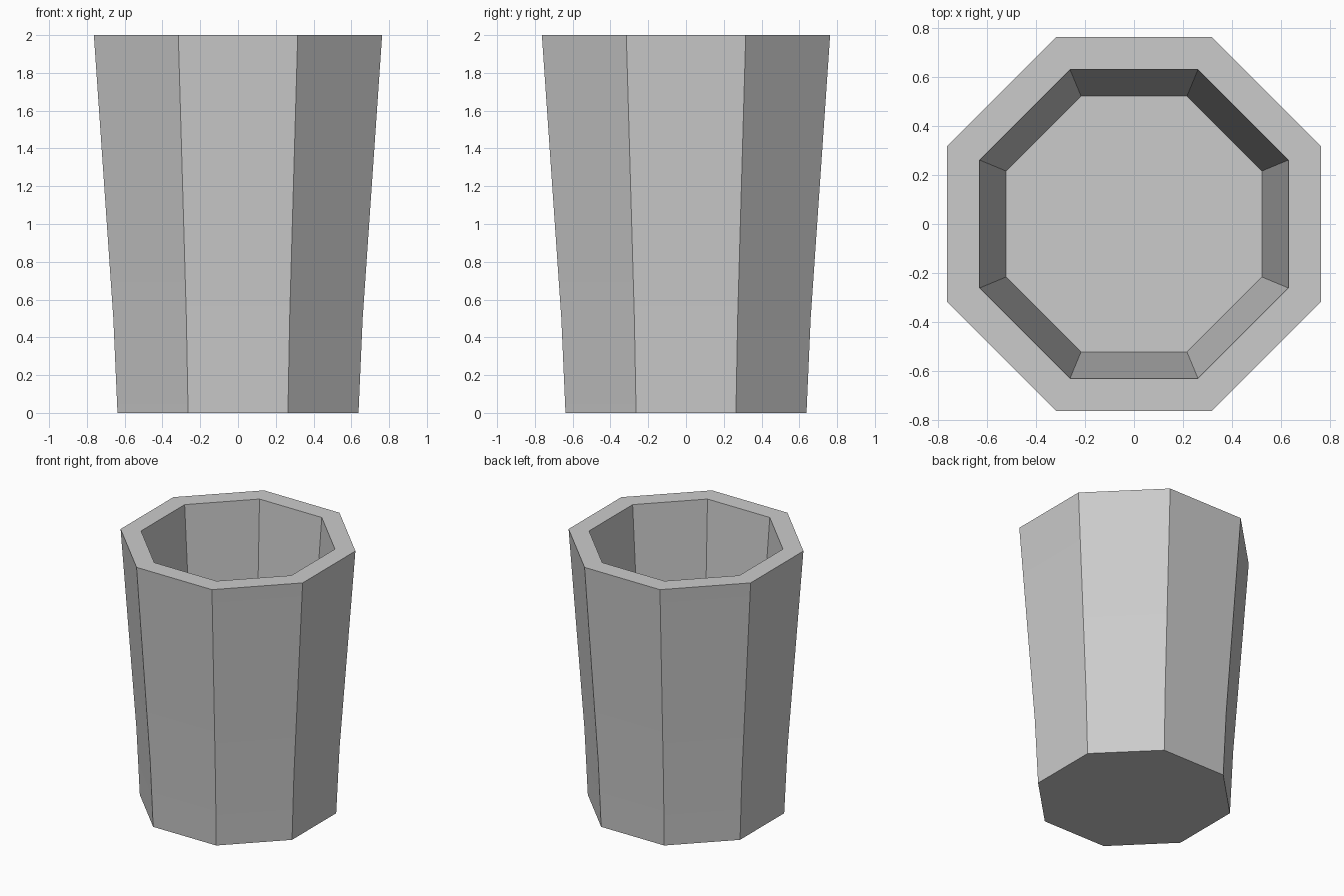
import bpy
import bmesh
import math

cube = bpy.data.objects.get("Cube")
if cube:
    bpy.data.objects.remove(cube, do_unlink=True)

SIDES = 8

# Plain grey
grey = bpy.data.materials.new("plain_grey")
grey.use_nodes = True
colour = (0.6, 0.6, 0.6, 1)
grey.diffuse_color = colour
grey.node_tree.nodes["Principled BSDF"].inputs["Base Color"].default_value = colour

# Half-width across flats and height: outer foot, bend, rim, inner rim, inner floor
profile = [(0.638, 0), (0.66, 0.5), (0.763, 2), (0.63, 2), (0.522, 0.45)]


def ring(bm, half_width, z):
    radius = half_width / math.cos(math.pi / SIDES)
    angles = [(i + 0.5) * math.tau / SIDES for i in range(SIDES)]
    return [bm.verts.new((radius * math.cos(a), radius * math.sin(a), z)) for a in angles]


# Hollow tapered cup with a closed base
bm = bmesh.new()
rings = [ring(bm, w, z) for w, z in profile]
for low, high in zip(rings, rings[1:]):
    for i in range(SIDES):
        j = (i + 1) % SIDES
        bm.faces.new((low[i], low[j], high[j], high[i]))
bm.faces.new(rings[0][::-1])
bm.faces.new(rings[-1])
bmesh.ops.recalc_face_normals(bm, faces=bm.faces)

mesh = bpy.data.meshes.new("cup")
bm.to_mesh(mesh)
bm.free()
mesh.materials.append(grey)
cup = bpy.data.objects.new("cup", mesh)
bpy.context.collection.objects.link(cup)

# Soft bend in the wall, sharp corners
bpy.context.view_layer.objects.active = cup
cup.select_set(True)
bpy.ops.object.shade_smooth_by_angle(angle=math.radians(30))
